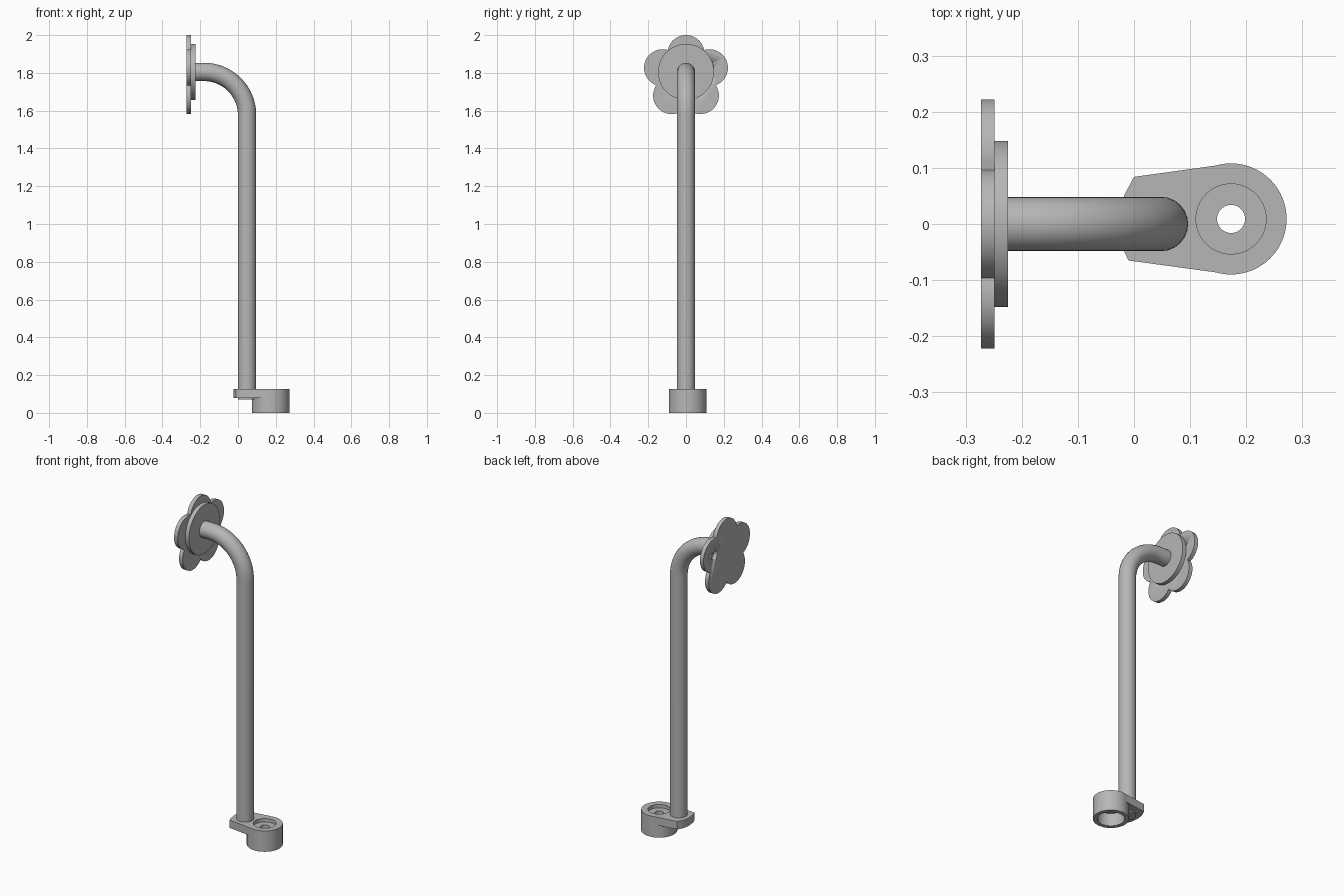
import bpy, bmesh
from math import sin, cos, pi, sqrt, radians
from mathutils import Vector, Matrix

if "Cube" in bpy.data.objects:
    bpy.data.objects.remove(bpy.data.objects["Cube"])

grey = bpy.data.materials.new("plain grey")
grey.use_nodes = True
COLOUR = (0.47, 0.47, 0.47, 1)
grey.diffuse_color = COLOUR
grey.node_tree.nodes["Principled BSDF"].inputs["Base Color"].default_value = COLOUR


def select(ob):
    bpy.ops.object.select_all(action="DESELECT")
    ob.select_set(True)
    bpy.context.view_layer.objects.active = ob


def finish(ob):
    ob.data.materials.clear()
    ob.data.materials.append(grey)
    select(ob)
    bpy.ops.object.shade_smooth_by_angle(angle=radians(30))
    return ob


def from_bmesh(name, bm):
    bmesh.ops.recalc_face_normals(bm, faces=bm.faces)
    mesh = bpy.data.meshes.new(name)
    bm.to_mesh(mesh)
    bm.free()
    ob = bpy.data.objects.new(name, mesh)
    bpy.context.collection.objects.link(ob)
    return finish(ob)


def prism(name, points, offset):
    """Extrude a closed outline of 3D points along an offset."""
    bm = bmesh.new()
    face = bm.faces.new([bm.verts.new(p) for p in points])
    top = bmesh.ops.extrude_face_region(bm, geom=[face])["geom"]
    moved = [v for v in top if isinstance(v, bmesh.types.BMVert)]
    bmesh.ops.translate(bm, verts=moved, vec=offset)
    return from_bmesh(name, bm)


def arc(cx, cy, r, start, end, n):
    steps = [radians(start + (end - start) * i / n) for i in range(n + 1)]
    return [(cx + r * cos(a), cy + r * sin(a)) for a in steps]


# Bent tube: upright, quarter bend, short run to the mounting plate
TUBE_X, TUBE_Z, BEND = 0.048, 1.805, 0.228
path = [(TUBE_X, 0.07)]
path += arc(TUBE_X - BEND, TUBE_Z - BEND, BEND, 0, 90, 24)
path += [(-0.235, TUBE_Z)]
curve = bpy.data.curves.new("bent_tube", "CURVE")
curve.dimensions = "3D"
curve.bevel_depth = 0.0485
curve.bevel_resolution = 10
curve.use_fill_caps = True
spline = curve.splines.new("POLY")
spline.points.add(len(path) - 1)
for point, (x, z) in zip(spline.points, path):
    point.co = (x, 0, z, 1)
tube = bpy.data.objects.new("bent_tube", curve)
bpy.context.collection.objects.link(tube)
select(tube)
bpy.ops.object.convert(target="MESH")
finish(bpy.context.object)

# Round backing disc
prism("backing_disc", [(-0.25, y, z) for y, z in arc(0, TUBE_Z, 0.148, 0, 360, 72)[:-1]],
      (0.025, 0, 0))

# Five-petal plate: outer envelope of five circles
PETAL = 0.098
MID_Z = 1.79
centres = [Vector(c) for c in
           ((0, 0.112), (0.124, 0.037), (-0.124, 0.037), (0.076, -0.11), (-0.076, -0.11))]


def reach(d):
    best = 0
    for c in centres:
        side = c.x * d.y - c.y * d.x
        if abs(side) < PETAL:
            best = max(best, c.dot(d) + sqrt(PETAL ** 2 - side ** 2))
    return best


outline = []
for i in range(200):
    a = 2 * pi * i / 200
    d = Vector((cos(a), sin(a)))
    outline.append((-0.273, d.x * reach(d), MID_Z + d.y * reach(d)))
petals = prism("petal_plate", outline, (0.024, 0, 0))

# Pin hole in one side petal
hole = arc(0.118, 1.825, 0.026, 0, 360, 24)[:-1]
cutter = prism("pin_hole_cutter", [(-0.3, y, z) for y, z in hole], (0.1, 0, 0))
cutter.hide_render = True
cut = petals.modifiers.new("pin_hole", "BOOLEAN")
cut.operation = "DIFFERENCE"
cut.solver = "EXACT"
cut.object = cutter
select(petals)
bpy.ops.object.modifier_move_to_index(modifier=cut.name, index=0)
bpy.ops.object.modifier_apply(modifier=cut.name)
bpy.data.objects.remove(cutter)

# Foot boss: lathed ring with a counterbore above and a deep bore below
BOSS = Vector((0.173, 0.009, 0))
TOP = 0.126
profile = [(0.099, 0), (0.099, TOP), (0.0625, TOP), (0.0625, 0.105),
           (0.025, 0.105), (0.025, 0.078), (0.075, 0.078), (0.075, 0)]
bm = bmesh.new()
verts = [bm.verts.new((r, 0, z)) for r, z in profile]
edges = [bm.edges.new((verts[i], verts[i - 1])) for i in range(len(verts))]
bmesh.ops.spin(bm, geom=verts + edges, cent=(0, 0, 0), axis=(0, 0, 1),
               angle=2 * pi, steps=64, use_duplicate=False)
bmesh.ops.remove_doubles(bm, verts=bm.verts, dist=0.0001)
bmesh.ops.transform(bm, matrix=Matrix.Translation(BOSS), verts=bm.verts)
from_bmesh("foot_boss", bm)

# Tapered arm joining the tube to the boss
arm = arc(BOSS.x, BOSS.y, 0.098, 98, 262, 32)
arm += [(-0.01, -0.065), (-0.019, -0.045), (-0.025, 0.009), (-0.018, 0.05), (0, 0.084)]
prism("foot_arm", [(x, y, 0.078) for x, y in arm], (0, 0, TOP - 0.078))
